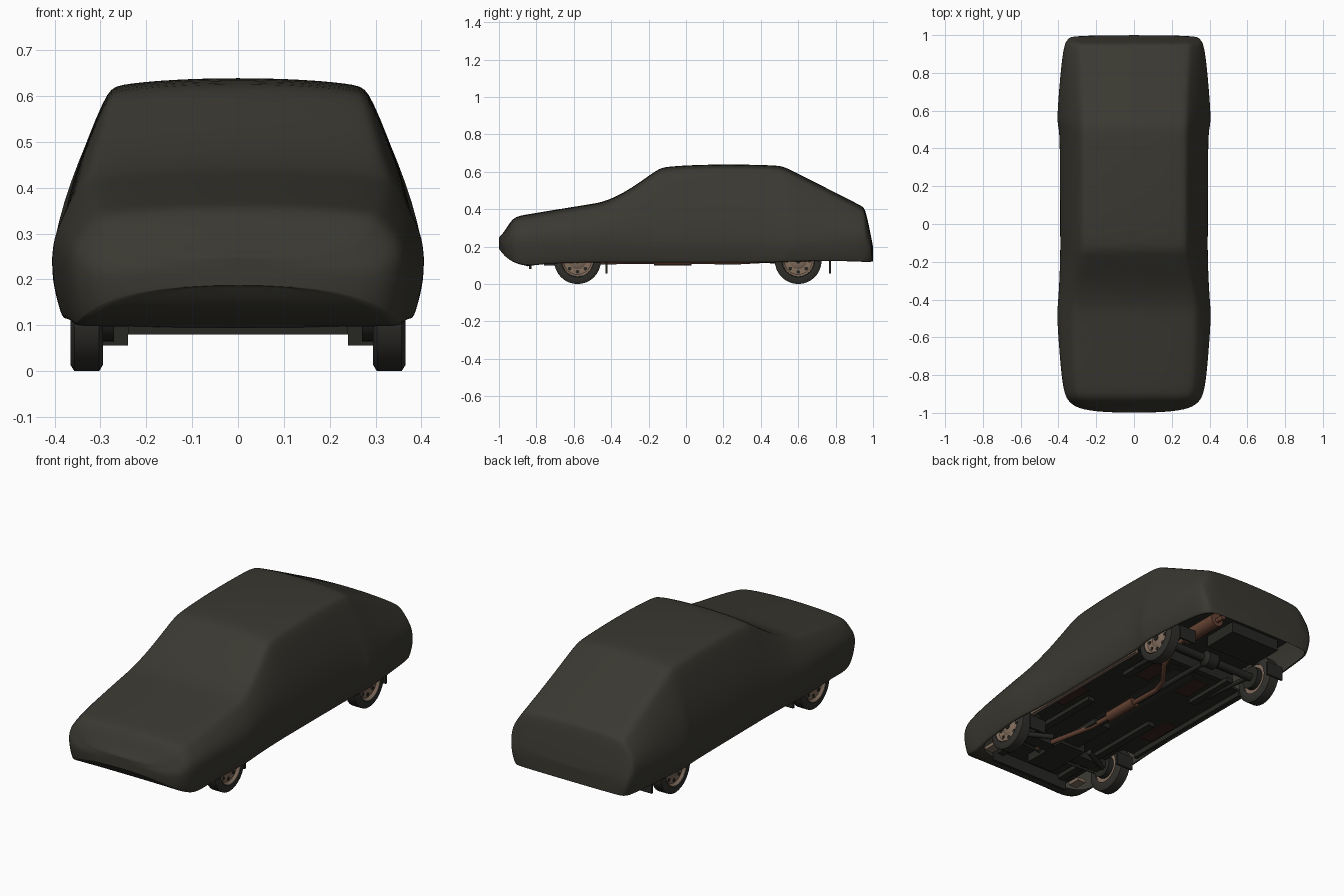
import bpy, bmesh, math
from mathutils import Vector, Matrix

if "Cube" in bpy.data.objects:
    bpy.data.objects.remove(bpy.data.objects["Cube"], do_unlink=True)


def material(name, r, g, b):
    m = bpy.data.materials.new(name)
    m.use_nodes = True
    m.diffuse_color = (r, g, b, 1)
    bsdf = next(n for n in m.node_tree.nodes if n.type == 'BSDF_PRINCIPLED')
    bsdf.inputs["Base Color"].default_value = (r, g, b, 1)
    bsdf.inputs["Roughness"].default_value = 0.9
    return m


CLOTH = material("dark olive cloth", .042, .040, .031)
RUBBER = material("black rubber", .030, .029, .025)
METAL = material("dark underbody", .020, .020, .017)
RUST = material("rusty brown", .13, .055, .033)
RIM = material("tan rim", .22, .15, .105)
PANEL = material("dark red panel", .045, .018, .014)


def finish(bm, name, mat, angle=35):
    bmesh.ops.recalc_face_normals(bm, faces=bm.faces[:])
    me = bpy.data.meshes.new(name)
    bm.to_mesh(me)
    bm.free()
    ob = bpy.data.objects.new(name, me)
    bpy.context.collection.objects.link(ob)
    me.materials.append(mat)
    bpy.ops.object.select_all(action='DESELECT')
    ob.select_set(True)
    bpy.context.view_layer.objects.active = ob
    if angle:
        bpy.ops.object.shade_smooth_by_angle(angle=math.radians(angle))
    return ob


def box(name, lo, hi, mat):
    lo, hi = Vector(lo), Vector(hi)
    bm = bmesh.new()
    size = hi - lo
    bmesh.ops.create_cube(bm, size=1, matrix=Matrix.Translation((lo + hi) / 2)
                          @ Matrix.Diagonal((*size, 1)))
    finish(bm, name, mat, 0)


def lathe(name, profile, mat, loc, side=1, n=32, caps=True):
    """Turn (x, radius) points about the x axis."""
    bm = bmesh.new()
    rings = [[bm.verts.new((loc[0] + side * x, loc[1] + r * math.cos(a), loc[2] + r * math.sin(a)))
              for a in (math.tau * i / n for i in range(n))] for x, r in profile]
    for a, b in zip(rings, rings[1:]):
        for i in range(n):
            j = (i + 1) % n
            bm.faces.new((a[i], a[j], b[j], b[i]))
    if caps:
        bm.faces.new(rings[0])
        bm.faces.new(rings[-1])
    finish(bm, name, mat)


def pipe(name, pts, radius, mat):
    cu = bpy.data.curves.new(name, 'CURVE')
    cu.dimensions = '3D'
    cu.bevel_depth, cu.bevel_resolution, cu.use_fill_caps = radius, 3, True
    sp = cu.splines.new('POLY')
    sp.points.add(len(pts) - 1)
    for p, c in zip(sp.points, pts):
        p.co = (*c, 1)
    cu.materials.append(mat)
    ob = bpy.data.objects.new(name, cu)
    bpy.context.collection.objects.link(ob)


# Cloth cover: stations of y, top height, top half width, belly half width, hem height
STATIONS = [
    (-1.0, .25, .13, .18, .185), (-.975, .275, .25, .305, .15), (-.945, .325, .29, .342, .125),
    (-.915, .362, .31, .365, .108), (-.85, .373, .322, .38, .086), (-.75, .39, .33, .392, .106),
    (-.5, .43, .337, .412, .11), (-.43, .442, .337, .407, .11), (-.3, .505, .317, .398, .11),
    (-.15, .617, .287, .395, .11), (-.11, .63, .287, .395, .11), (.15, .643, .287, .396, .11),
    (.47, .637, .287, .397, .11), (.52, .63, .287, .407, .112), (.56, .61, .289, .413, .115),
    (.75, .515, .294, .398, .118), (.9, .438, .302, .382, .116), (.947, .415, .303, .37, .113),
    (.96, .395, .303, .366, .112), (.985, .28, .303, .348, .112), (1.0, .2, .285, .318, .118)]


def half_section(y, zt, we, wm, zb):
    h = zt - zb
    d = min(.03, h * .25)
    zm = min(.25, zb + h * .5)
    edge, belly = Vector((we, zt - d)), Vector((wm, zm))
    shoulder = edge.lerp(belly, .55) + Vector((.018, .004)) * min(1, h * 4)
    return [(0, zt), (we * .5, zt - d * .12), (we * .93, zt - d * .5), edge, shoulder, belly,
            (wm - .008, zm * .5 + zb * .5), (wm - .026, zb), (wm - .038, zb + .008)]


bm = bmesh.new()
rows = []
for st in STATIONS:
    half = half_section(*st)
    outline = [(-p[0], p[1]) for p in reversed(half[1:])] + [(p[0], p[1]) for p in half]
    rows.append([bm.verts.new((x, st[0], z)) for x, z in outline])
for k, (a, b) in enumerate(zip(rows, rows[1:])):
    for i in range(len(a) - 1):
        bm.faces.new((a[i], a[i + 1], b[i + 1], b[i]))
    if k < 4:  # chin wrapped under the nose
        bm.faces.new((a[0], b[0], b[-1], a[-1]))
for row in (rows[0], rows[-1]):
    n = len(row)
    for i in range(n // 2):
        quad = [row[i], row[i + 1], row[n - 2 - i], row[n - 1 - i]]
        bm.faces.new(list(dict.fromkeys(quad)))
cover = finish(bm, "cloth_cover", CLOTH, 60)
sub = cover.modifiers.new("soft cloth", 'SUBSURF')
sub.levels = sub.render_levels = 2

# Wheels, brakes and mud flaps
TYRE = [(-.035, .08), (-.035, .112), (-.027, .125), (.027, .125), (.035, .112), (.035, .088), (.022, .082)]
DISH = [(-.03, .08), (.024, .086), (.031, .084), (.02, .074), (.018, .045), (.024, .035), (.026, .012)]
for end, wy, fy in (("front", -.58, -.425), ("rear", .6, .77)):
    for side, label in ((1, "left"), (-1, "right")):
        loc = (side * .33, wy, .125)
        lathe(f"{end}_{label}_tyre", TYRE, RUBBER, loc, side, caps=False)
        lathe(f"{end}_{label}_rim", DISH, RIM, loc, side)
        lathe(f"{end}_{label}_hub", [(.02, .016), (.03, .015), (.032, .008)], METAL, loc, side, 16)
        for k in range(8):
            a = math.tau * k / 8
            hole = (loc[0], wy + .06 * math.cos(a), .125 + .06 * math.sin(a))
            lathe(f"{end}_{label}_rim_hole", [(.012, .01), (.0215, .01)], METAL, hole, side, 10)
        lathe(f"{end}_{label}_brake", [(-.06, .06), (-.03, .06)], METAL, loc, side, 24)
        box(f"{end}_{label}_mud_flap", (side * .29 - .05, fy - .006, .056),
            (side * .29 + .05, fy + .006, .13), METAL)

# Floor pan, sills and chassis members
box("floor_center", (-.27, -.86, .145), (.27, .46, .155), METAL)
box("floor_middle", (-.36, -.41, .144), (.36, .43, .156), METAL)
box("floor_rear", (-.27, .46, .2), (.27, .95, .21), METAL)
box("floor_step", (-.27, .45, .145), (.27, .46, .21), METAL)
box("transmission_tunnel", (-.06, -.4, .141), (.06, .4, .147), RUBBER)
box("front_valance", (-.24, -.84, .08), (.24, -.825, .15), METAL)
box("front_crossmember", (-.27, -.62, .105), (.27, -.55, .145), METAL)
box("engine_sump", (-.09, -.76, .10), (.07, -.5, .15), METAL)
box("gearbox", (-.05, -.5, .115), (.05, -.25, .15), METAL)
box("fuel_tank", (-.22, .68, .14), (.08, .88, .205), METAL)
box("left_sill", (.335, -.4, .116), (.355, .43, .145), RIM)
box("right_sill", (-.355, -.4, .116), (-.335, .43, .145), METAL)
for s, label in ((1, "left"), (-1, "right")):
    box(f"{label}_front_rail", (s * .2 - .02, -.82, .122), (s * .2 + .02, -.1, .146), METAL)
    box(f"{label}_rear_rail", (s * .22 - .02, .2, .122), (s * .22 + .02, .5, .146), METAL)
    box(f"{label}_bumper_bracket", (s * .28 - .025, -.82, .112), (s * .28 + .025, -.75, .13), RIM)
    box(f"{label}_red_floor_panel", (s * .29 - .035, -.25, .139), (s * .29 + .035, -.05, .146), PANEL)
    box(f"{label}_rear_floor_panel", (s * .13 - .04, .22, .139), (s * .13 + .04, .38, .146), PANEL)
    pipe(f"{label}_front_arm", [(s * .12, -.5, .115), (s * .29, -.58, .11)], .014, METAL)
    pipe(f"{label}_trailing_arm", [(s * .24, .3, .13), (s * .25, .6, .115)], .012, METAL)
    pipe(f"{label}_steering_rod", [(0, -.67, .12), (s * .29, -.65, .12)], .007, METAL)

# Rear axle and drive shaft
pipe("rear_axle", [(-.3, .6, .125), (.3, .6, .125)], .022, METAL)
pipe("drive_shaft", [(0, -.25, .135), (0, .56, .13)], .014, METAL)
lathe("differential", [(-.05, .02), (-.03, .042), (.03, .042), (.05, .02)], METAL, (0, .6, .125))

# Exhaust
pipe("exhaust_pipe", [(.09, -.66, .13), (.08, -.5, .115), (.03, -.3, .12), (.02, .2, .118),
                      (.05, .29, .118), (.15, .42, .125), (.18, .54, .165), (.19, .64, .17),
                      (.2, .72, .155), (.2, .95, .15)], .013, RUST)
pipe("middle_silencer", [(.02, -.17, .126), (.02, .03, .126)], .027, RUST)
pipe("rear_silencer", [(.2, .66, .158), (.2, .9, .158)], .038, RUST)
